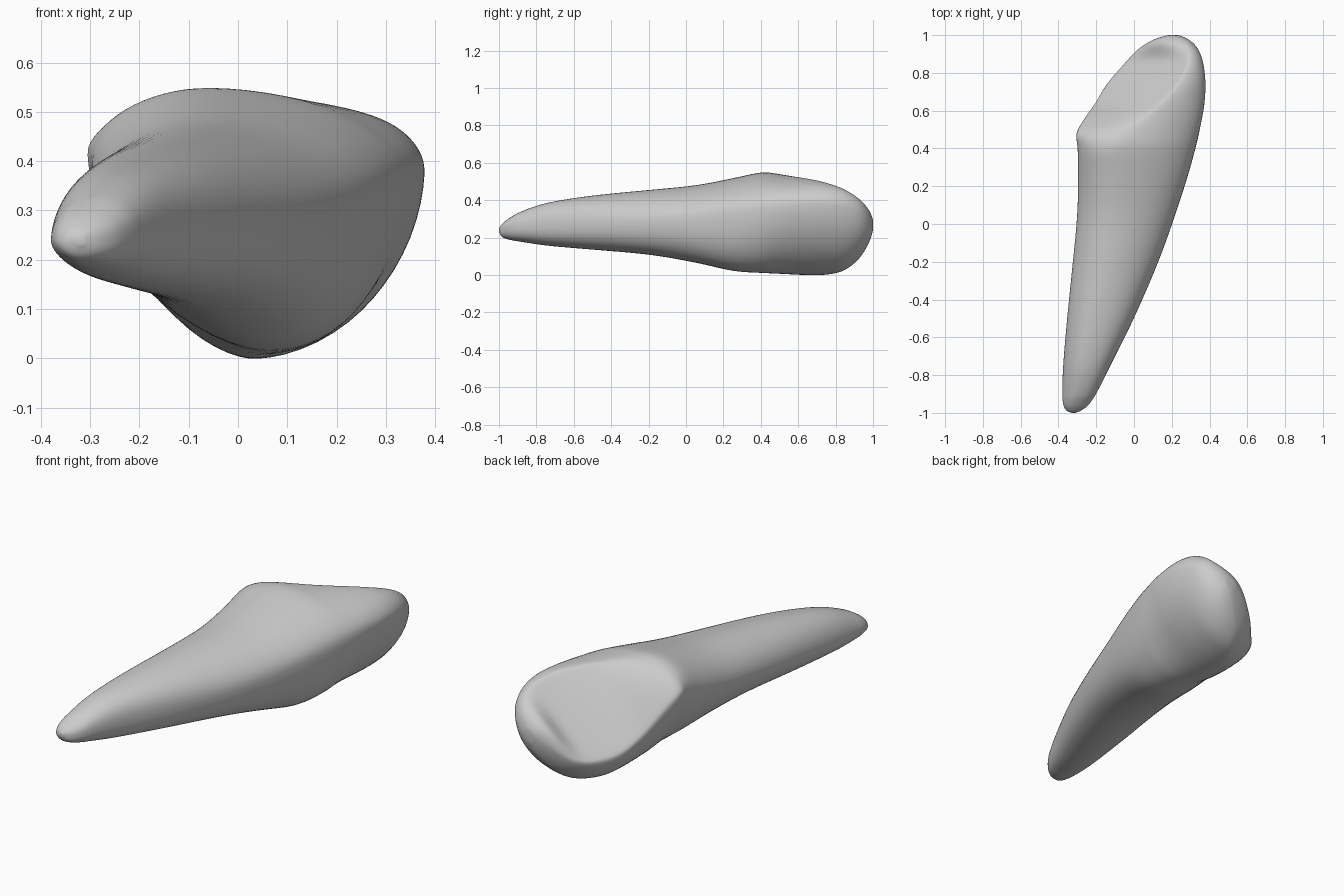
import bpy, bmesh, math

cube = bpy.data.objects.get("Cube")
if cube:
    bpy.data.objects.remove(cube, do_unlink=True)

# Each station, in hundredths: y, left, right, bottom, top,
# then height of left and right extremes, then x of bottom and top extremes
ROOT = [
    (-100, -33, -31, 23, 25, 24, 24, -32, -32),
    (-98.5, -36, -27.5, 20.5, 27, 23.5, 24, -32, -32),
    (-95, -37.5, -23.5, 19, 30, 24, 25, -31, -31),
    (-88, -38, -19, 17.7, 34, 24, 26, -29, -28),
    (-74, -37.5, -12, 15.6, 38.7, 25, 27, -25, -25),
    (-50, -35.5, 0, 13.5, 42.5, 27, 28, -17, -19),
    (-20, -32.5, 13, 10.8, 45.5, 29, 29, -7, -12),
    (5, -30.2, 22, 6.5, 48, 31, 31, 0, -8),
    (25, -29.8, 28.5, 2, 51.8, 35, 34, 5, -7),
]
CROWN = [
    (40, -30, 32.7, 0.9, 54.9, 40, 36, 6, -7),
    (48, -30.7, 34.6, 0.5, 54.3, 42, 37, 4, -2),
    (56, -26.3, 36.2, 0.1, 53, 35, 38, 3, 6),
    (64, -20.7, 37.5, -0.2, 51.8, 25, 38, 3, 14),
    (74, -14.7, 38, -0.1, 49.7, 17, 38, 4, 23),
    (84, -6, 37, 2, 46.2, 14, 37, 8, 28),
    (92, 1.4, 34.4, 8, 41.2, 16, 34, 12, 29),
    (97, 9, 30, 15.5, 36, 22, 31, 17, 26),
    (99.5, 16, 25, 22, 31, 26, 28, 20, 22),
    (100, 19, 22, 25.5, 28, 27, 27, 20, 21),
]
STEPS, QUARTER = 6, 16


def catmull(a, b, c, d, t):
    return 0.5 * (2 * b + (c - a) * t + (2 * a - 5 * b + 4 * c - d) * t * t
                  + (3 * b - a - 3 * c + d) * t ** 3)


def smoothed(rows):
    """Fill in stations between the measured ones."""
    out = []
    for i in range(len(rows) - 1):
        near = [rows[min(max(i + k, 0), len(rows) - 1)] for k in (-1, 0, 1, 2)]
        for s in range(STEPS):
            out.append([catmull(*v, s / STEPS) for v in zip(*near)])
    return out + [list(rows[-1])]


def ramp(start, end, value):
    t = min(max((value - start) / (end - start), 0), 1)
    return t * t * (3 - 2 * t)


def ring(row):
    """Closed section of four arcs joining the right, top, left and bottom extremes."""
    y, left, right, bottom, top, zl, zr, xb, xt = [v / 100 for v in row]
    shoulder = 0.82 + 0.23 * ramp(-0.75, -0.1, y)                 # upper right, full at the tip
    hollow = 1 + 0.95 * ramp(0.38, 0.65, y) * ramp(1, 0.85, y)    # inner face of the crown
    neck = 1.1 + 0.1 * ramp(-0.5, 0, y)                           # lower left
    belly = 0.82 + 0.26 * ramp(0.1, 0.65, y)                      # lower right, full on the root
    arcs = [(right, zr, xt, top, shoulder), (left, zl, xt, top, hollow),
            (left, zl, xb, bottom, neck), (right, zr, xb, bottom, belly)]
    points = []
    for q, (sx, sz, px, pz, power) in enumerate(arcs):
        for k in range(QUARTER):
            a = math.pi / 2 * (k / QUARTER if q % 2 == 0 else 1 - k / QUARTER)
            c, s = max(math.cos(a), 0) ** power, max(math.sin(a), 0) ** power
            points.append((px + (sx - px) * c, y, sz + (pz - sz) * s))
    return points


# Tooth: one skin lofted from root tip to biting edge
bm = bmesh.new()
loops = [[bm.verts.new(p) for p in ring(r)] for r in smoothed(ROOT + CROWN)]
n = QUARTER * 4
for a, b in zip(loops, loops[1:]):
    for i in range(n):
        j = (i + 1) % n
        bm.faces.new((a[i], a[j], b[j], b[i]))
bm.faces.new(loops[0])
bm.faces.new(loops[-1])
# Soften the ridges
for _ in range(5):
    bmesh.ops.smooth_vert(bm, verts=[v for v in bm.verts if -0.9 < v.co.y < 0.985], factor=0.5,
                          use_axis_x=True, use_axis_y=True, use_axis_z=True)
bmesh.ops.recalc_face_normals(bm, faces=bm.faces)
mesh = bpy.data.meshes.new("tooth")
bm.to_mesh(mesh)
bm.free()
tooth = bpy.data.objects.new("tooth", mesh)
bpy.context.collection.objects.link(tooth)
mesh.shade_smooth()

# Plain grey material
grey = bpy.data.materials.new("light grey")
grey.use_nodes = True
colour = (0.6, 0.6, 0.6, 1)
grey.diffuse_color = colour
grey.node_tree.nodes["Principled BSDF"].inputs["Base Color"].default_value = colour
mesh.materials.append(grey)
